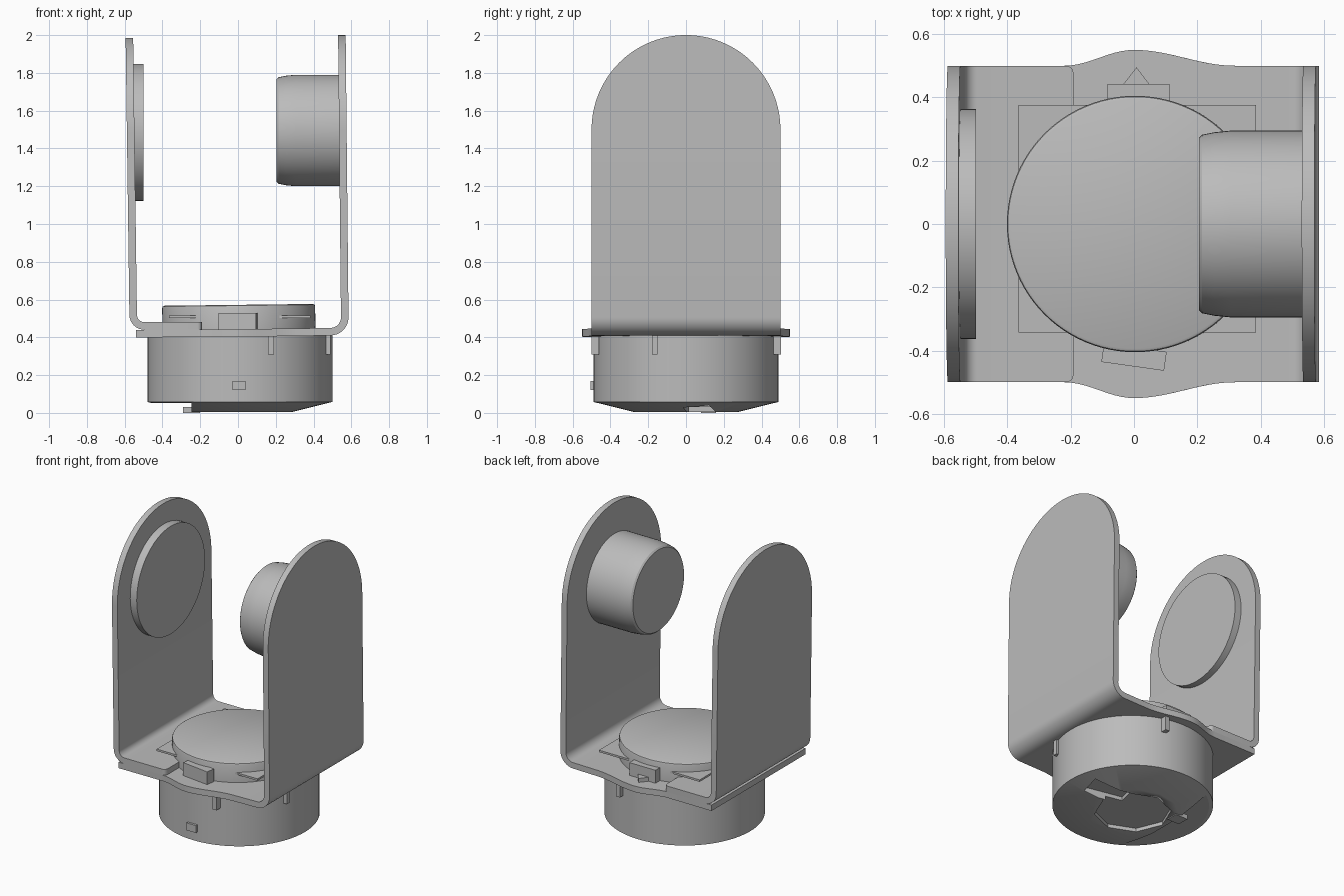
import bpy, bmesh, math
from mathutils import Matrix, Vector

cube = bpy.data.objects.get("Cube")
if cube:
    bpy.data.objects.remove(cube, do_unlink=True)

grey = bpy.data.materials.new("plain grey")
grey.use_nodes = True
grey.diffuse_color = (0.5, 0.5, 0.5, 1)
grey.node_tree.nodes["Principled BSDF"].inputs["Base Color"].default_value = (0.5, 0.5, 0.5, 1)


def finish(name, bm, smooth=True):
    bmesh.ops.remove_doubles(bm, verts=bm.verts, dist=0.0005)
    bmesh.ops.recalc_face_normals(bm, faces=bm.faces)
    mesh = bpy.data.meshes.new(name)
    bm.to_mesh(mesh)
    bm.free()
    mesh.materials.append(grey)
    ob = bpy.data.objects.new(name, mesh)
    bpy.context.collection.objects.link(ob)
    if smooth:
        bpy.ops.object.select_all(action='DESELECT')
        ob.select_set(True)
        bpy.context.view_layer.objects.active = ob
        bpy.ops.object.shade_smooth_by_angle(angle=math.radians(30))
    return ob


def box(name, x, y, z, turn=0):
    """Box from (low, high) ranges, turned about its own vertical axis."""
    bm = bmesh.new()
    bmesh.ops.create_cube(bm, size=1)
    mid = Vector([sum(r) / 2 for r in (x, y, z)])
    size = [r[1] - r[0] for r in (x, y, z)]
    bm.transform(Matrix.Translation(mid) @ Matrix.Rotation(turn, 4, 'Z') @ Matrix.Diagonal((*size, 1)))
    return finish(name, bm, False)


def lathe(name, profile, matrix, sides=64):
    """Closed solid from (radius, height) points spun about z."""
    bm = bmesh.new()
    rings = []
    for r, h in profile:
        rings.append([bm.verts.new((r * math.cos(a), r * math.sin(a), h))
                      for a in (i * math.tau / sides for i in range(sides))])
    for a, b in zip(rings, rings[1:]):
        for i in range(sides):
            j = (i + 1) % sides
            bm.faces.new((a[i], a[j], b[j], b[i]))
    bm.faces.new(rings[0])
    bm.faces.new(rings[-1])
    bm.transform(matrix)
    return finish(name, bm)


def strip(name, path, half_width, thickness=0.04):
    """Bent sheet following an xz path, with varying width along y."""
    bm = bmesh.new()
    rows = []
    for i, p in enumerate(path):
        t = Vector(path[min(i + 1, len(path) - 1)]) - Vector(path[max(i - 1, 0)])
        n = Vector((-t.y, t.x)).normalized() * thickness / 2
        w = half_width(*p)
        rows.append([bm.verts.new((p[0] + s * n.x, y, p[1] + s * n.y))
                     for s, y in ((1, -w), (1, w), (-1, w), (-1, -w))])
    for a, b in zip(rows, rows[1:]):
        for i in range(4):
            j = (i + 1) % 4
            bm.faces.new((a[i], a[j], b[j], b[i]))
    bm.faces.new(rows[0])
    bm.faces.new(rows[-1])
    return finish(name, bm)


def cut(ob, cutter):
    mod = ob.modifiers.new("cut", 'BOOLEAN')
    mod.operation = 'DIFFERENCE'
    mod.solver = 'EXACT'
    mod.object = cutter
    cutter.hide_render = True
    cutter.hide_viewport = True
    cutter.display_type = 'WIRE'


def upright(side, centre_x, bend_z, radius, top_x, top):
    """Rounded bend followed by an arm with a semicircular top."""
    pts = []
    for i in range(9):
        a = i / 8 * math.pi / 2
        pts.append((centre_x + side * radius * math.sin(a), bend_z - radius * math.cos(a)))
    low_x, low = pts[-1]
    for i in range(33):
        z = top - 0.5 + 0.5 * math.sin(i / 32 * math.pi / 2)
        pts.append((low_x + (top_x - low_x) * (z - low) / (top - low), z))
    return pts


def arm_width(z, top):
    return math.sqrt(max(0.25 - max(z - top + 0.5, 0) ** 2, 1e-8))


# Bracket: the left arm carries the bulging floor, the right arm rests on it
def floor_width(x, z):
    if z > 0.6:
        return arm_width(z, 2.0)
    if -0.22 < x < 0.32 and z < 0.45:
        u = x / 0.32 if x > 0 else x / 0.22
        return 0.5 + 0.05 * (1 + math.cos(math.pi * u)) / 2
    return 0.5


floor = [(-0.54, 0.42)] + [(-0.22 + 0.54 * i / 24, 0.421 + 0.006 * i / 24) for i in range(25)]
strip("left_arm_and_floor", floor + upright(1, 0.49, 0.505, 0.075, 0.55, 2.0), floor_width)


def right_width(x, z):
    if z < 0.5 and x > -0.215:
        return 0.475 + 0.025 * math.sqrt(max(0, 1 - ((x + 0.215) / 0.025) ** 2))
    return arm_width(z, 1.985)


foot = [(-0.19 - 0.005 * i, 0.46) for i in range(6)]
strip("right_arm", foot + upright(-1, -0.495, 0.52, 0.06, -0.575, 1.985), right_width)

# Pivot pads on the inside of the arms
along_x = Matrix.Rotation(math.pi / 2, 4, 'Y')
lathe("right_arm_disc", [(0.363, 0), (0.363, 0.055)],
      Matrix.Translation((-0.555, 0, 1.485)) @ along_x)
lathe("left_arm_drum", [(0.272, 0), (0.282, 0.01), (0.29, 0.05), (0.295, 0.1), (0.295, 0.34)],
      Matrix.Translation((0.205, 0, 1.495)) @ along_x)

# Turntable cap, slightly tilted, with its square plate and end blocks
tilt = Matrix.Translation((0.005, 0, 0.44)) @ Matrix.Rotation(math.radians(-0.7), 4, 'Y')
lathe("turntable_cap", [(0.405, 0), (0.405, 0.12), (0.402, 0.128), (0.394, 0.132)], tilt, 96)
box("square_plate", (-0.365, 0.385), (-0.343, 0.376), (0.502, 0.515))
box("front_block", (-0.1, 0.1), (-0.45, -0.39), (0.44, 0.53), math.radians(-8))
box("back_block", (-0.083, 0.112), (0.39, 0.443), (0.44, 0.53))
bm = bmesh.new()
wedge = [[bm.verts.new((x, y, z)) for x, y in ((-0.035, 0.44), (0.05, 0.44), (0.008, 0.495))]
         for z in (0.44, 0.47)]
bm.faces.new(wedge[0])
bm.faces.new(wedge[1])
for i in range(3):
    j = (i + 1) % 3
    bm.faces.new((wedge[0][i], wedge[0][j], wedge[1][j], wedge[1][i]))
finish("back_pointer", bm, False)

# Base drum with a shallow conical underside, cut flat on one side
place = Matrix.Translation((0.01, 0, 0))
drum = lathe("base_drum", [(0.28, 0.006), (0.49, 0.058), (0.49, 0.41)], place, 96)
cut(drum, lathe("octagon_cutter", [(0.235, -0.1), (0.235, 0.03)], place, 8))
cut(drum, box("flat_cutter", (-0.6, -0.245), (-0.6, 0.6), (-0.1, 0.052)))
cut(drum, box("slot_cutter", (0.14, 0.4), (0.01, 0.15), (-0.1, 0.055), math.radians(-12)))
box("underside_tab", (-0.29, -0.2), (0.08, 0.16), (0.0, 0.03))

# Small ribs and catch on the drum wall
box("front_rib", (0.16, 0.19), (-0.5, -0.46), (0.31, 0.41))
box("back_rib", (0.14, 0.17), (0.46, 0.503), (0.31, 0.41))
box("left_rib", (0.46, 0.49), (-0.18, -0.15), (0.31, 0.41))
box("front_catch", (-0.03, 0.04), (-0.505, -0.47), (0.12, 0.17))
